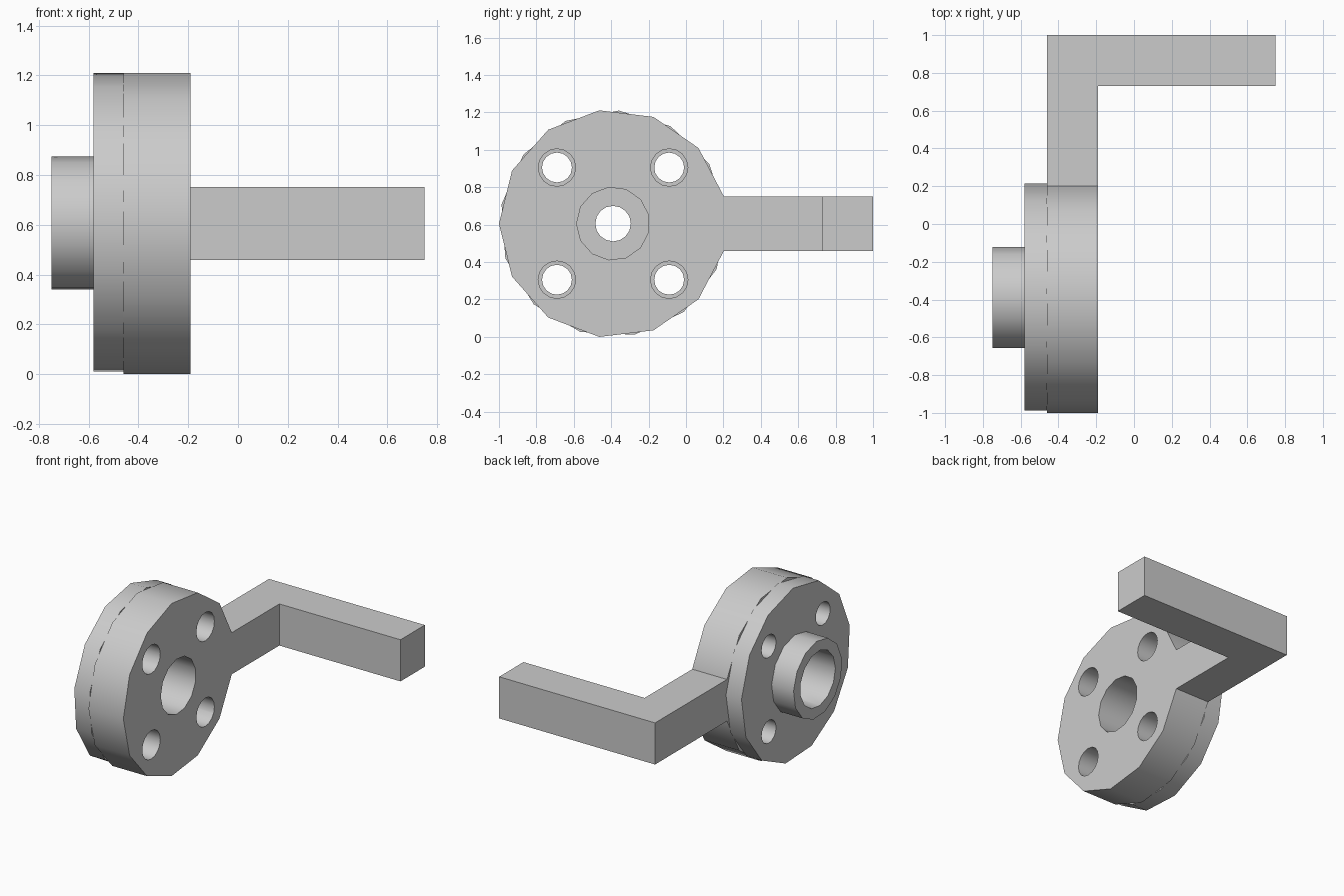
import bpy, bmesh
from math import cos, sin, pi, radians

cube = bpy.data.objects.get("Cube")
if cube:
    bpy.data.objects.remove(cube, do_unlink=True)

CY, CZ = -0.39, 0.605      # axis of the round parts
SIDES = 13

metal = bpy.data.materials.new("plain grey")
metal.use_nodes = True
grey = (0.6, 0.6, 0.6, 1)
metal.diffuse_color = grey
metal.node_tree.nodes["Principled BSDF"].inputs["Base Color"].default_value = grey


def prism(name, points, offset):
    """Extrude a flat outline along offset into a closed solid."""
    bm = bmesh.new()
    face = bm.faces.new([bm.verts.new(p) for p in points])
    top = bmesh.ops.extrude_face_region(bm, geom=[face])["geom"]
    bmesh.ops.translate(bm, vec=offset, verts=[v for v in top if isinstance(v, bmesh.types.BMVert)])
    bmesh.ops.recalc_face_normals(bm, faces=bm.faces)
    mesh = bpy.data.meshes.new(name)
    bm.to_mesh(mesh)
    bm.free()
    mesh.materials.append(metal)
    obj = bpy.data.objects.new(name, mesh)
    bpy.context.collection.objects.link(obj)
    return obj


def disc(name, x0, x1, radius, phase=180, sides=SIDES, dy=0, dz=0):
    """Polygonal cylinder lying along x."""
    angles = [radians(phase) + 2 * pi * i / sides for i in range(sides)]
    ring = [(x0, CY + dy + radius * cos(a), CZ + dz + radius * sin(a)) for a in angles]
    return prism(name, ring, (x1 - x0, 0, 0))


def activate(obj):
    bpy.ops.object.select_all(action="DESELECT")
    obj.select_set(True)
    bpy.context.view_layer.objects.active = obj


def drill(obj, cutters):
    """Cut each helper out of the part, then discard it."""
    activate(obj)
    for cutter in cutters:
        cutter.hide_render = True
        mod = obj.modifiers.new("hole", "BOOLEAN")
        mod.operation = "DIFFERENCE"
        mod.solver = "EXACT"
        mod.object = cutter
        bpy.ops.object.modifier_apply(modifier=mod.name)
        bpy.data.objects.remove(cutter, do_unlink=True)


def bolt_cutters(radius):
    return [disc("bolt_cutter", -1, 1, radius, sides=16, dy=sy * 0.3, dz=sz * 0.3)
            for sy in (-1, 1) for sz in (-1, 1)]


# Crank-side flange with a wide bore and four bolt holes
crank_flange = disc("crank_flange", -0.46, -0.19, 0.61)
drill(crank_flange, [disc("bore_cutter", -1, 1, 0.195)] + bolt_cutters(0.1))

# Hub-side flange: recessed bore leaving a thin web with a small centre hole
hub_flange = disc("hub_flange", -0.58, -0.46, 0.605, phase=4)
drill(hub_flange, [disc("bore_cutter", -1, -0.48, 0.195),
                   disc("centre_cutter", -1, 1, 0.095, sides=16)] + bolt_cutters(0.08))

# Short tubular hub
hub = disc("hub", -0.75, -0.58, 0.27, phase=4)
drill(hub, [disc("bore_cutter", -1, 1, 0.195)])

# L-shaped crank arm and handle, as wide as one flat of its flange
half = 0.61 * sin(pi / SIDES)
start = CY + 0.61 * cos(pi / SIDES)
outline = [(-0.46, start), (-0.19, start), (-0.19, 0.73), (0.75, 0.73), (0.75, 1), (-0.46, 1)]
crank_handle = prism("crank_handle", [(x, y, CZ - half) for x, y in outline], (0, 0, 2 * half))

# Smooth round walls, crisp rims
for part in (crank_flange, hub_flange, hub, crank_handle):
    activate(part)
    bpy.ops.object.shade_smooth_by_angle(angle=radians(30))
